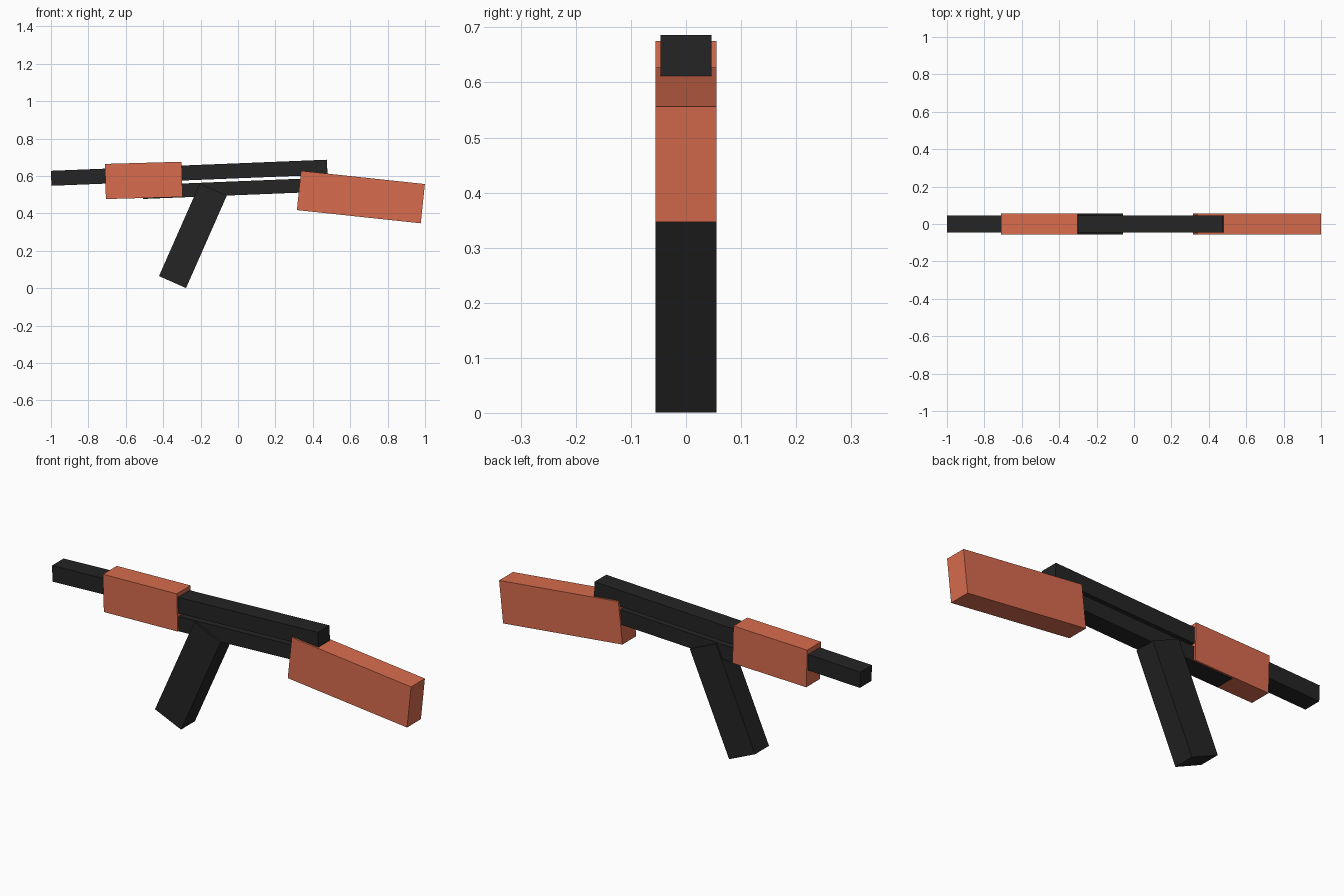
import bpy
from math import radians

if "Cube" in bpy.data.objects:
    bpy.data.objects.remove(bpy.data.objects["Cube"])


def material(name, color):
    m = bpy.data.materials.new(name)
    m.diffuse_color = color
    m.use_nodes = True
    m.node_tree.nodes["Principled BSDF"].inputs["Base Color"].default_value = m.diffuse_color
    return m


wood = material("orange", (0.69, 0.15, 0.075, 1))
metal = material("black", (0.018, 0.018, 0.018, 1))


def block(name, x, z, length, width, height, slope, mat):
    """Box centred on y = 0, its long axis rising by slope degrees towards +x."""
    bpy.ops.mesh.primitive_cube_add(size=1, location=(x, 0, z),
                                    rotation=(0, -radians(slope), 0))
    ob = bpy.context.object
    ob.name = name
    ob.scale = (length, width, height)
    bpy.ops.object.transform_apply(location=False, rotation=True, scale=True)
    ob.data.materials.append(mat)
    return ob


# Long upper bar and the shorter bar under it
block("barrel", -0.261, 0.617, 1.477, 0.092, 0.08, 2.3, metal)
block("receiver", -0.01, 0.534, 1.0, 0.092, 0.074, 2.3, metal)

# Front grip block and rear stock
block("handguard", -0.504, 0.576, 0.41, 0.11, 0.188, 1.6, wood)
block("stock", 0.657, 0.487, 0.666, 0.11, 0.211, -6.1, wood)

# Slanted magazine
block("magazine", -0.241, 0.28, 0.541, 0.11, 0.158, 66.2, metal)
